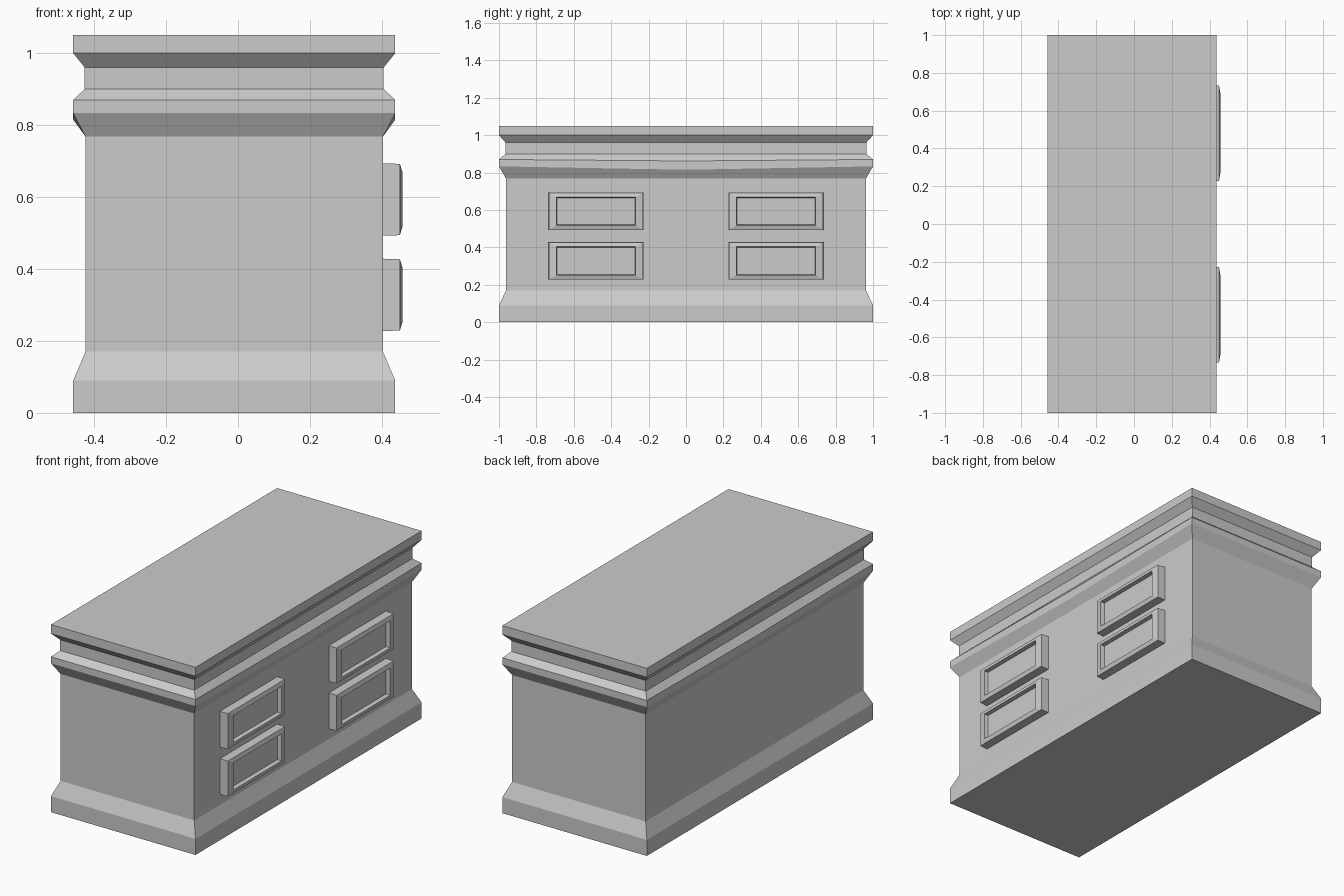
import bpy

if "Cube" in bpy.data.objects:
    bpy.data.objects.remove(bpy.data.objects["Cube"])


def make_object(name, loops):
    """Skin a stack of closed vertex loops and cap both ends."""
    n = len(loops[0])
    verts = [v for loop in loops for v in loop]
    faces = [list(range(n))[::-1]]
    for r in range(len(loops) - 1):
        for i in range(n):
            j = (i + 1) % n
            faces.append([r * n + i, r * n + j, (r + 1) * n + j, (r + 1) * n + i])
    faces.append([(len(loops) - 1) * n + i for i in range(n)])
    mesh = bpy.data.meshes.new(name)
    mesh.from_pydata(verts, [], faces)
    mesh.update()
    obj = bpy.data.objects.new(name, mesh)
    bpy.context.collection.objects.link(obj)
    return obj


# Counter body: moulding profile as (height, inset, sag at middle of long sides)
CENTRE_X, HALF_X, HALF_Y = -0.0105, 0.4475, 1.0
PROFILE = [
    (0.0, 0.0, 0.0), (0.09, 0.0, 0.0), (0.17, 0.034, 0.0),
    (0.768, 0.034, 0.0), (0.833, 0.0, 0.018), (0.87, 0.0, 0.008),
    (0.90, 0.032, 0.0), (0.96, 0.032, 0.0), (1.0, 0.0, 0.0), (1.05, 0.0, 0.0),
]


def body_loop(z, inset, sag):
    x, y = HALF_X - inset, HALF_Y - inset * 1.1
    corners = [(-x, -y, 0), (x, -y, 0), (x, 0, sag), (x, y, 0), (-x, y, 0), (-x, 0, sag)]
    return [(CENTRE_X + px, py, z - dz) for px, py, dz in corners]


make_object("counter_body", [body_loop(*p) for p in PROFILE])

# Raised drawer fronts: loops as (x, half width, half height), with recessed panel
DRAWER = [
    (0.39, 0.254, 0.101), (0.45, 0.252, 0.099), (0.457, 0.212, 0.076),
    (0.435, 0.208, 0.072),
]


def drawer_loop(x, w, h, cy, cz):
    return [(x, cy + sy * w, cz + sz * h) for sy, sz in ((-1, -1), (1, -1), (1, 1), (-1, 1))]


for side, cy in (("front", -0.481), ("back", 0.481)):
    for level, cz in (("lower", 0.328), ("upper", 0.593)):
        make_object(f"{side}_{level}_drawer",
                    [drawer_loop(*d, cy, cz) for d in DRAWER])
